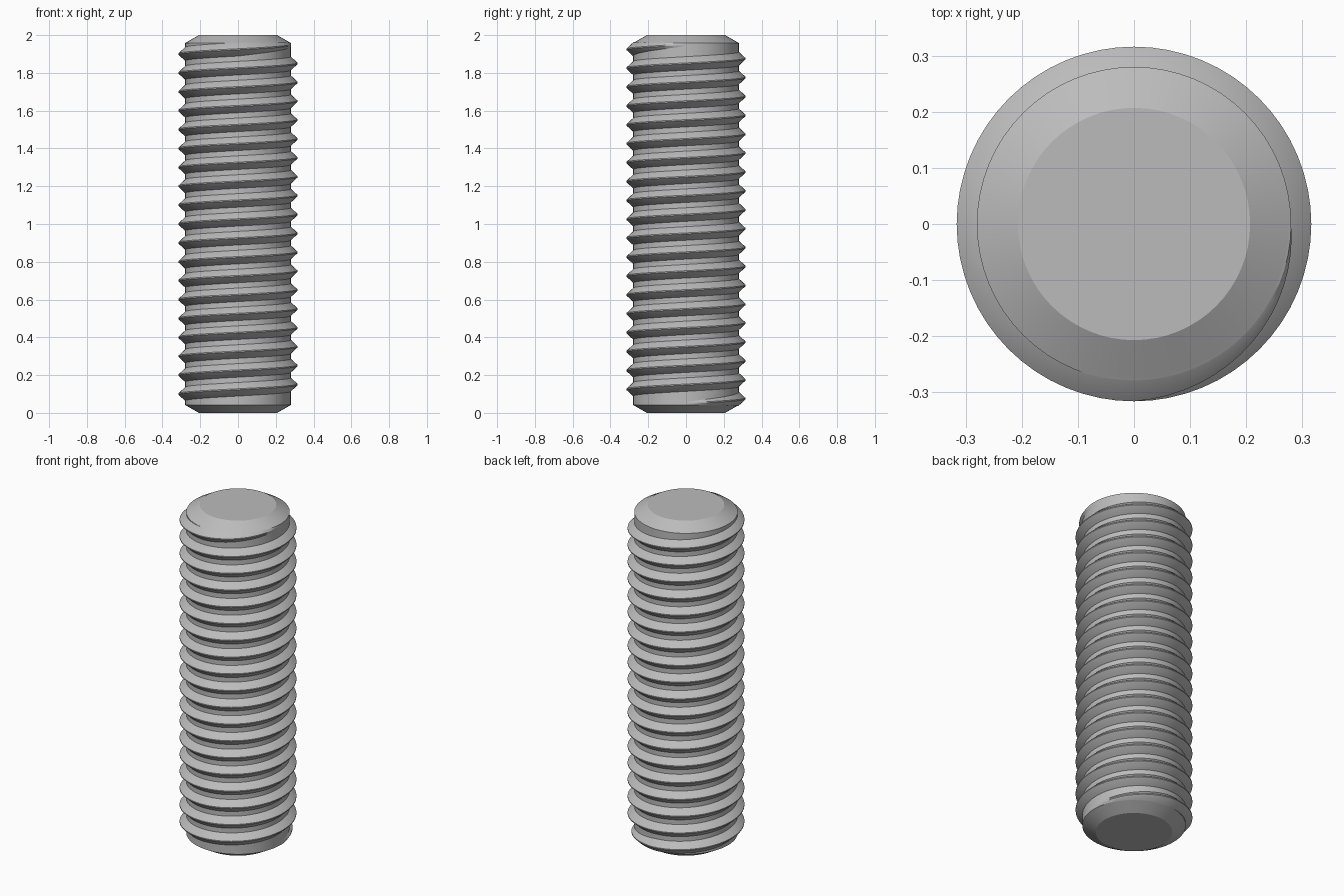
import bpy
import math

old = bpy.data.objects.get("Cube")
if old:
    bpy.data.objects.remove(old, do_unlink=True)

SEGMENTS = 64
CORE, CREST = 0.28, 0.316
PITCH, TURNS, START = 0.1, 19, 0.05

steel = bpy.data.materials.new("grey steel")
steel.use_nodes = True
steel.diffuse_color = (0.5, 0.5, 0.5, 1)
steel.node_tree.nodes["Principled BSDF"].inputs["Base Color"].default_value = (0.5, 0.5, 0.5, 1)


def make_part(name, verts, faces):
    mesh = bpy.data.meshes.new(name)
    mesh.from_pydata(verts, [], faces)
    mesh.materials.append(steel)
    obj = bpy.data.objects.new(name, mesh)
    bpy.context.collection.objects.link(obj)
    bpy.ops.object.select_all(action="DESELECT")
    obj.select_set(True)
    bpy.context.view_layer.objects.active = obj
    bpy.ops.object.shade_smooth_by_angle(angle=math.radians(25))
    return obj


def polar(radius, angle, z):
    return (radius * math.cos(angle), radius * math.sin(angle), z)


# Chamfered core rod, lathed from its profile
profile = [(0.207, 0), (CORE, 0.042), (CORE, 1.958), (0.207, 2)]
verts = [polar(r, math.tau * i / SEGMENTS, z) for r, z in profile for i in range(SEGMENTS)]
faces = [tuple(reversed(range(SEGMENTS))),
         tuple(range(len(verts) - SEGMENTS, len(verts)))]
for ring in range(len(profile) - 1):
    for i in range(SEGMENTS):
        a, b = ring * SEGMENTS + i, ring * SEGMENTS + (i + 1) % SEGMENTS
        faces.append((a, b, b + SEGMENTS, a + SEGMENTS))
make_part("core_rod", verts, faces)

# Right-handed helical ridge, fading into the core over a quarter turn at each end
verts, faces = [], []
steps = TURNS * SEGMENTS
for i in range(steps + 1):
    fade = min(1, 4 * min(i, steps - i) / SEGMENTS)
    angle = math.tau * i / SEGMENTS
    z = START + PITCH * i / SEGMENTS
    base = 0.036 * (0.25 + 0.75 * fade)
    tip = 0.003
    crest = CORE + (CREST - CORE) * fade
    for radius, dz in ((CORE - 0.004, -base - 0.002), (CORE, -base), (crest, -tip),
                       (crest, tip), (CORE, base), (CORE - 0.004, base + 0.002)):
        verts.append(polar(radius, angle, z + dz))
for i in range(steps):
    for j in range(5):
        a = i * 6 + j
        faces.append((a, a + 6, a + 7, a + 1))
faces.append(tuple(range(6)))
faces.append(tuple(reversed(range(steps * 6, steps * 6 + 6))))
make_part("helical_thread", verts, faces)
